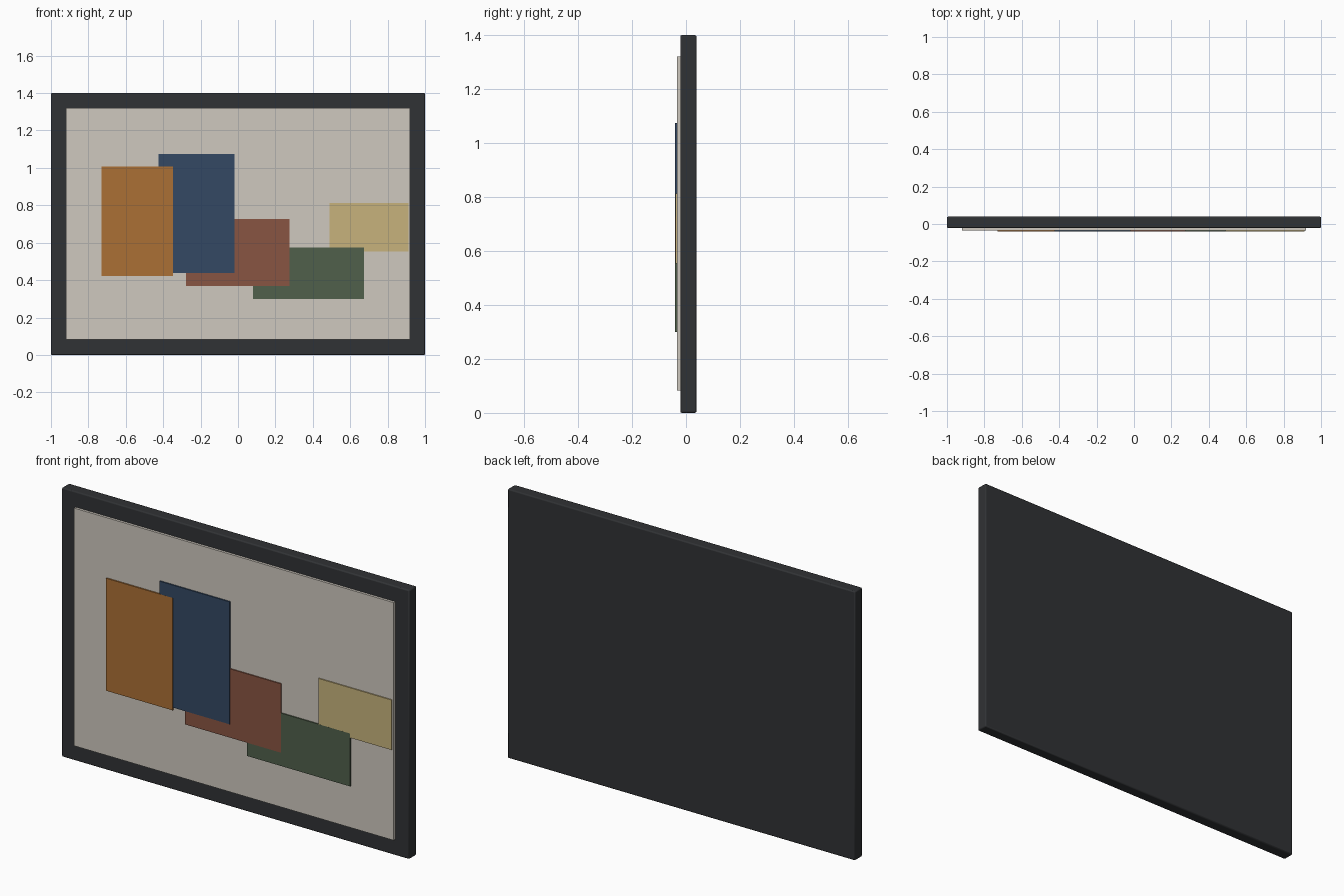
import bpy

if "Cube" in bpy.data.objects:
    bpy.data.objects.remove(bpy.data.objects["Cube"])


def material(name, rgb):
    m = bpy.data.materials.new(name)
    m.diffuse_color = (*rgb, 1)
    m.use_nodes = True
    m.node_tree.nodes["Principled BSDF"].inputs["Base Color"].default_value = m.diffuse_color
    return m


def box(name, x0, x1, y0, y1, z0, z1, rgb, bevel=0):
    bpy.ops.mesh.primitive_cube_add(
        size=1, location=((x0 + x1) / 2, (y0 + y1) / 2, (z0 + z1) / 2))
    ob = bpy.context.object
    ob.name = name
    ob.scale = (x1 - x0, y1 - y0, z1 - z0)
    bpy.ops.object.transform_apply(location=False, rotation=False, scale=True)
    ob.data.materials.append(material(name + "_colour", rgb))
    if bevel:
        mod = ob.modifiers.new("soft_edges", 'BEVEL')
        mod.width = bevel
        mod.segments = 2
        bpy.ops.object.shade_smooth_by_angle()
    return ob


# Dark backing frame and pale canvas panel
box("frame", -1, 1, -0.021, 0.039, 0, 1.4, (0.03, 0.032, 0.035), bevel=0.006)
box("canvas", -0.92, 0.92, -0.034, -0.015, 0.083, 1.32, (0.62, 0.58, 0.52))

# Overlapping colour blocks: x range, z range, colour (front layers first)
blocks = [
    ("orange_block", -0.73, -0.347, 0.423, 1.008, (0.41, 0.16, 0.036)),
    ("blue_block", -0.424, -0.019, 0.438, 1.075, (0.033, 0.065, 0.125)),
    ("red_block", -0.278, 0.275, 0.369, 0.727, (0.25, 0.09, 0.055)),
    ("green_block", 0.08, 0.674, 0.3, 0.575, (0.08, 0.115, 0.07)),
    ("yellow_block", 0.49, 0.911, 0.553, 0.813, (0.57, 0.45, 0.2)),
]
for i, (name, x0, x1, z0, z1, rgb) in enumerate(blocks):
    box(name, x0, x1, -0.041 + i * 0.0003, -0.033, z0, z1, rgb)
